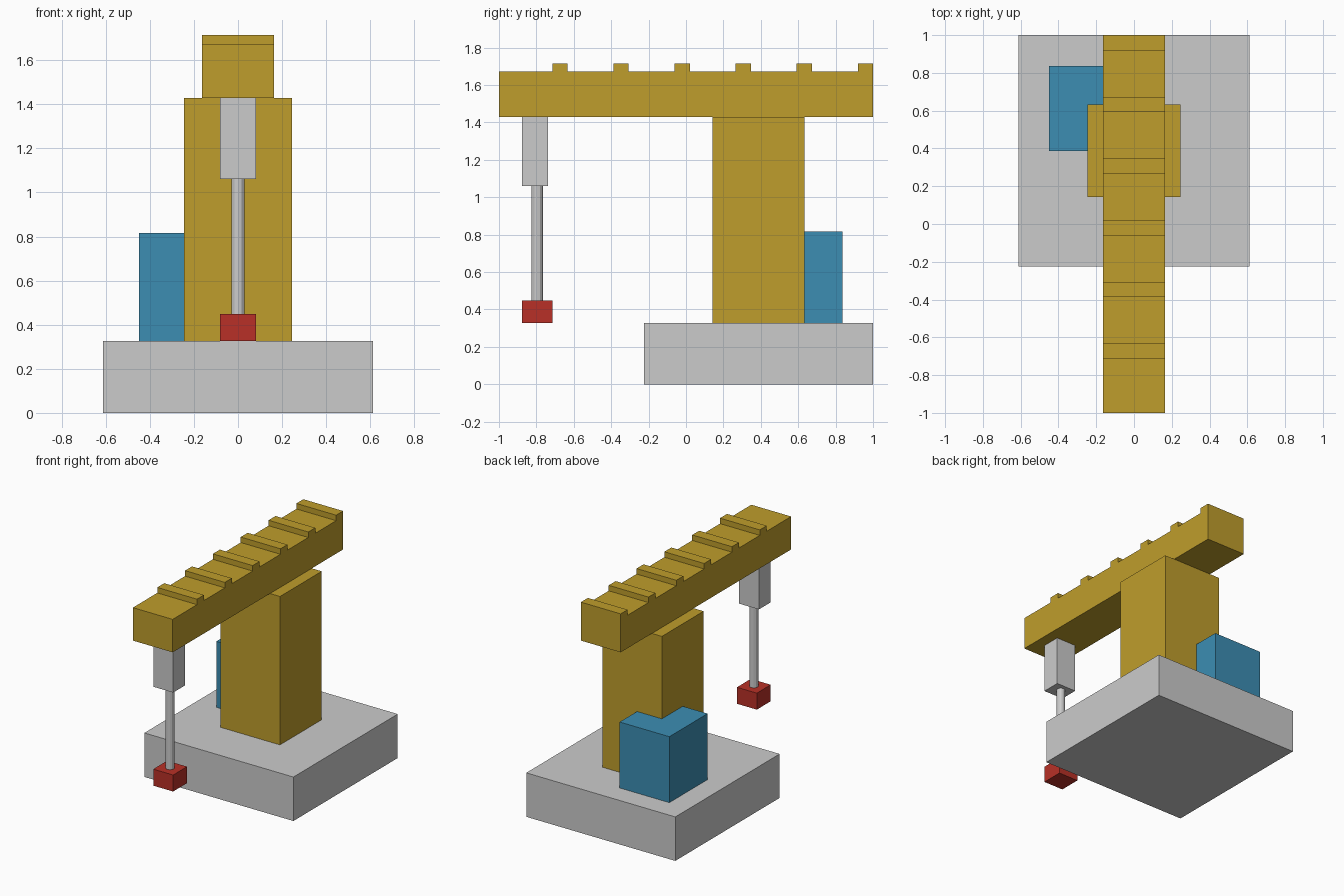
import bpy, bmesh, math

if "Cube" in bpy.data.objects:
    bpy.data.objects.remove(bpy.data.objects["Cube"])

U = 2 / 49            # the model sits on a regular module, 49 modules long


def material(name, rgb):
    m = bpy.data.materials.new(name)
    m.diffuse_color = (*rgb, 1)
    m.use_nodes = True
    m.node_tree.nodes["Principled BSDF"].inputs["Base Color"].default_value = m.diffuse_color
    return m


YELLOW = material("yellow_paint", (0.52, 0.34, 0.025))
BLUE = material("blue_paint", (0.045, 0.27, 0.45))
RED = material("red_paint", (0.48, 0.03, 0.02))


def finish(name, bm, mat):
    bmesh.ops.recalc_face_normals(bm, faces=bm.faces)
    me = bpy.data.meshes.new(name)
    bm.to_mesh(me)
    bm.free()
    if mat:
        me.materials.append(mat)
    ob = bpy.data.objects.new(name, me)
    bpy.context.collection.objects.link(ob)
    return ob


def box(name, x, y, z, mat=None):
    """Box from (min, max) ranges in modules; y is measured from the front end."""
    bm = bmesh.new()
    bmesh.ops.create_cube(bm, size=1)
    for v in bm.verts:
        v.co = [(r[0] if c < 0 else r[1]) * U for c, r in zip(v.co, (x, y, z))]
        v.co.y -= 1
    return finish(name, bm, mat)


# Foundation, tower and machine cabin wrapped round the tower corner
box("base", (-15, 15), (19, 49), (0, 8))
box("tower", (-6, 6), (28, 40), (8, 35), YELLOW)
box("cabin", (-11, -1), (34, 45), (8, 20), BLUE)

# Jib: toothed side profile extruded across x
profile = [(0, 35), (0, 41)]
for i in range(6):
    y = 7 + 8 * i
    profile += [(y, 41), (y, 42), (y + 2, 42), (y + 2, 41)]
profile[-1] = (49, 35)
bm = bmesh.new()
face = bm.faces.new([bm.verts.new((-4 * U, y * U - 1, z * U)) for y, z in profile])
ext = bmesh.ops.extrude_face_region(bm, geom=[face])
verts = [g for g in ext["geom"] if isinstance(g, bmesh.types.BMVert)]
bmesh.ops.translate(bm, verts=verts, vec=(8 * U, 0, 0))
finish("jib", bm, YELLOW)

# Hanging trolley, cable rod and load block
box("trolley", (-2, 2), (3, 6.4), (26, 35))
bpy.ops.mesh.primitive_cylinder_add(vertices=12, radius=0.75 * U, depth=15 * U,
                                    location=(0, 5 * U - 1, 18.5 * U))
bpy.context.object.name = "cable_rod"
box("load_block", (-2, 2), (3, 7), (11, 8), RED)
